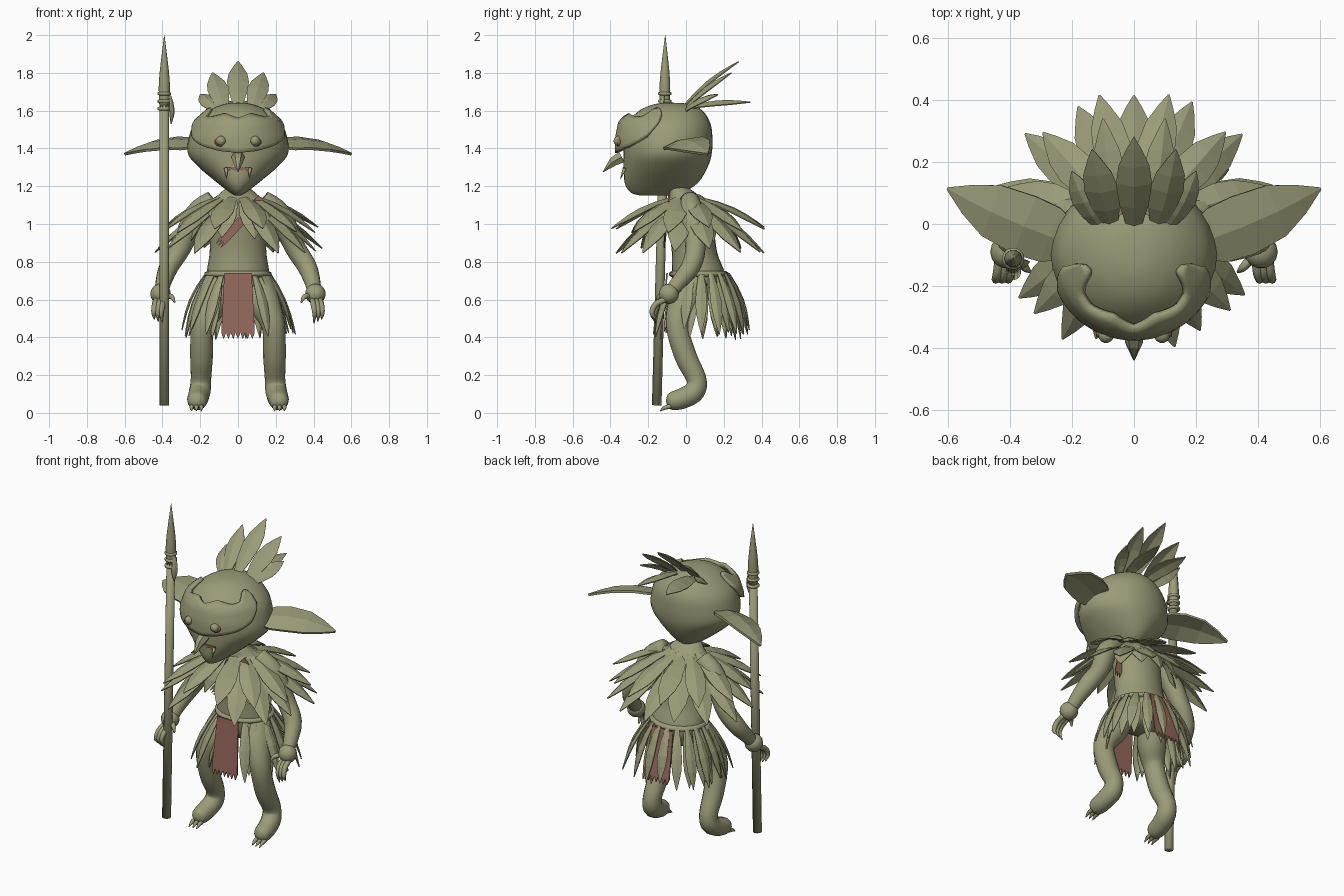
import bpy, bmesh, math, random
from mathutils import Vector as V

random.seed(4)
if "Cube" in bpy.data.objects:
    bpy.data.objects.remove(bpy.data.objects["Cube"])


def material(name, rgb):
    m = bpy.data.materials.new(name)
    m.use_nodes = True
    m.diffuse_color = (*rgb, 1)
    m.node_tree.nodes["Principled BSDF"].inputs["Base Color"].default_value = (*rgb, 1)
    return m


OLIVE = material("olive", (.33, .33, .19))
RED = material("faded_red", (.29, .135, .105))


def build(name, verts, faces, mat=OLIVE, smooth=False, thick=0):
    me = bpy.data.meshes.new(name)
    me.from_pydata([tuple(v) for v in verts], [], faces)
    bm = bmesh.new()
    bm.from_mesh(me)
    bmesh.ops.recalc_face_normals(bm, faces=bm.faces)
    for f in bm.faces:
        f.smooth = smooth
    bm.to_mesh(me)
    bm.free()
    me.materials.append(mat)
    ob = bpy.data.objects.new(name, me)
    bpy.context.collection.objects.link(ob)
    if thick:
        mod = ob.modifiers.new("thickness", "SOLIDIFY")
        mod.thickness, mod.offset = thick, 0


def spline(pts, steps=4):
    # Catmull-Rom through tuples of any length
    pts = [V(p) for p in pts]
    out = []
    for i in range(len(pts) - 1):
        a, b, c, d = pts[max(i - 1, 0)], pts[i], pts[i + 1], pts[min(i + 2, len(pts) - 1)]
        for k in range(steps):
            t = k / steps
            out.append(b + (c - a) * t / 2 + (a * 2 - b * 5 + c * 4 - d) * t * t / 2
                       + (b * 3 - a - c * 3 + d) * t ** 3 / 2)
    return out + [pts[-1]]


def loft(name, rings, sides=14, steps=4, flat=False, smooth=True, mat=OLIVE):
    # rings: x, y, z, radius, optional second radius
    rings = spline([r if len(r) == 5 else (*r, r[3]) for r in rings], steps)
    verts, faces = [], []
    for i, r in enumerate(rings):
        t = V(rings[min(i + 1, len(rings) - 1)][:3]) - V(rings[max(i - 1, 0)][:3])
        t = V((0, 0, 1)) if flat else t.normalized()
        u = V((1, 0, 0))
        u = (u - t * u.dot(t)).normalized()
        w = t.cross(u)
        for k in range(sides):
            a = math.tau * k / sides
            verts.append(V(r[:3]) + u * math.cos(a) * r[3] + w * math.sin(a) * r[4])
    for i in range(len(rings) - 1):
        for k in range(sides):
            j = (k + 1) % sides
            faces.append((i * sides + k, i * sides + j, (i + 1) * sides + j, (i + 1) * sides + k))
    n = len(verts)
    faces += [tuple(range(sides)), tuple(range(n - sides, n))]
    build(name, verts, faces, mat, smooth)


def ball(name, loc, r):
    x, y, z = loc
    rows = [(x, y, z - r * math.cos(a), max(r * math.sin(a), r / 50))
            for a in [math.pi * i / 10 for i in range(11)]]
    loft(name, rows, steps=1, flat=True)


LEAF = [(0, .4), (.25, .8), (.5, 1), (.7, .85), (.88, .4), (1, .03)]
EAR = [(0, .6), (.15, .93), (.35, 1), (.62, .88), (.82, .5), (1, .03)]


def leaf(name, base, tip, width, up=(0, 0, 1), bend=.03, cup=.15, thick=.006, outline=LEAF):
    base, tip = V(base), V(tip)
    d = tip - base
    side = d.cross(V(up)).normalized()
    nor = side.cross(d).normalized()
    verts, faces = [], []
    for t, w in outline:
        mid = base + d * t + nor * bend * math.sin(math.pi * t)
        edge = side * width * w / 2
        drop = nor * cup * width * w
        verts += [mid - edge - drop, mid, mid + edge - drop]
    for i in range(len(outline) - 1):
        for k in (0, 1):
            q = 3 * i + k
            faces.append((q, q + 1, q + 4, q + 3))
    build(name, verts, faces, thick=thick)


def cloth(name, top, bottom, width, teeth, notch=.035, flare=1):
    top, bottom = V(top), V(bottom)
    d = (bottom - top).normalized()
    side = d.cross(V((0, 1, 0))).normalized() * width / 2
    verts = [top + side, top - side]
    for i in range(2 * teeth + 1):
        verts.append(bottom - side * flare * (1 - i / teeth) - d * (notch if i % 2 == 0 else 0))
    build(name, verts, [tuple(range(len(verts)))], RED, thick=.008)


# Head: rings of height, depth centre, half width, half depth
HEAD = [(1.15, -.17, .015, .07), (1.168, -.155, .045, .14), (1.22, -.13, .112, .195),
        (1.30, -.108, .207, .222), (1.37, -.097, .264, .233), (1.45, -.095, .262, .235),
        (1.53, -.092, .232, .222), (1.60, -.08, .155, .168), (1.635, -.075, .075, .09),
        (1.642, -.075, .01, .01)]
loft("head", [(0, y, z, rx, ry) for z, y, rx, ry in HEAD], sides=32, flat=True)


def ramp(keys, x):
    for a, b in zip(keys, keys[1:]):
        if x <= b[0]:
            return V(a).lerp(V(b), (x - a[0]) / (b[0] - a[0]))
    return V(keys[-1])


# Face mask: a shell over the head with a horned upper edge; angle, lower and upper height
EDGE = [(0, 1.37, 1.55), (20, 1.38, 1.575), (42, 1.405, 1.555), (55, 1.43, 1.56),
        (66, 1.46, 1.605), (75, 1.51, 1.60), (79, 1.54, 1.57)]
verts, faces, cols, rows = [], [], 44, 8
for i in range(cols + 1):
    a = -79 + 158 * i / cols
    _, low, high = ramp(EDGE, abs(a))
    for j in range(rows + 1):
        z, y, rx, ry = ramp(HEAD, low + (high - low) * j / rows)
        r = math.radians(a)
        verts.append(((rx + .004) * math.sin(r), y - (ry + .035) * math.cos(r), z + .006))
for i in range(cols):
    for j in range(rows):
        q = i * (rows + 1) + j
        faces.append((q, q + 1, q + rows + 2, q + rows + 1))
build("face_mask", verts, faces, smooth=True, thick=.022)

# Beak and mouth
loft("beak", [(0, -.34, 1.355, .036), (0, -.385, 1.33, .028), (0, -.44, 1.275, .002)],
     sides=6, steps=1, smooth=False)
cloth("mouth", (0, -.330, 1.303), (0, -.330, 1.28), .14, 4, .012)

# Torso, belt, spear
loft("torso", [(0, .06, .60, .10, .09), (0, .065, .66, .15, .13), (0, .065, .74, .165, .14),
               (0, .045, .85, .15, .12), (0, .025, 1.0, .15, .12), (0, .01, 1.1, .155, .11),
               (0, -.01, 1.15, .11, .08), (0, -.05, 1.2, .05, .05)], sides=24, flat=True)
loft("belt", [(0, .068, .72, .165, .145), (0, .068, .728, .178, .158), (0, .068, .742, .178, .158),
              (0, .068, .75, .165, .145)], sides=24, steps=1, flat=True)
loft("spear_shaft", [(-.39, -.155, .04, .026), (-.39, -.112, 1.66, .025)], steps=1)
loft("spear_point", [(-.39, -.112, 1.62, .026), (-.39, -.112, 1.72, .03), (-.39, -.111, 1.82, .023),
                     (-.39, -.11, 2, .001)], steps=2, sides=10)
for z in (1.61, 1.65, 1.69):
    loft("spear_binding", [(-.39, -.112, z + h, r) for h, r in
                           ((-.01, .026), (-.005, .036), (.005, .036), (.01, .026))], steps=1)
leaf("spear_charm", (-.36, -.12, 1.68), (-.355, -.13, 1.53), .035, up=(1, -1, 0), bend=.015)

# Loincloths and chest strap
cloth("front_loincloth", (0, -.10, .74), (0, -.135, .39), .145, 7, flare=1.22)
cloth("back_loincloth", (0, .23, .73), (0, .30, .42), .145, 7, flare=1.22)
cloth("front_strap", (.125, -.09, 1.135), (-.105, -.115, .885), .048, 3)
cloth("side_strap", (.13, .06, 1.10), (.175, .06, .88), .045, 3)

# Paired parts
for s, word in ((1, "left_"), (-1, "right_")):
    def mir(rows):
        return [(s * r[0], *r[1:]) for r in rows]

    ball(word + "eye", (s * .09, -.358, 1.44), .026)
    loft(word + "eyelid", mir([(.09, -.345, 1.434, .034, .026), (.09, -.3625, 1.434, .032, .024)]),
         steps=1, mat=RED)
    loft(word + "fang", mir([(.062, -.325, 1.295, .012), (.062, -.348, 1.235, .001)]),
         sides=6, steps=1)
    leaf(word + "ear", (s * .21, -.06, 1.43), (s * .6, .115, 1.37), .205,
         up=(0, -.32, 1), bend=.04, cup=.08, thick=.014, outline=EAR)
    loft(word + "arm", mir([(.13, .02, 1.13, .05), (.22, .03, 1.05, .062), (.30, .05, .88, .055),
                            (.365, .025, .775, .052), (.395, -.04, .69, .042), (.405, -.09, .63, .035)]))
    loft(word + "leg", mir([(.10, .05, .70, .08), (.14, -.01, .58, .085), (.187, -.045, .46, .062),
                            (.193, -.002, .30, .06), (.196, .055, .18, .054), (.202, .045, .115, .057),
                            (.212, -.01, .08, .056), (.216, -.06, .065, .052), (.217, -.09, .06, .04),
                            (.217, -.105, .058, .01)]))
    ball(word + "wrist_cuff", (s * .41, -.09, .63), .054)
    for k in (-1, 0, 1):
        x = .22 + k * .026
        loft(word + "toe_claw", mir([(x, -.08, .035, .012), (x, -.11, .028, .011),
                                     (x, -.138, .01, .002)]), sides=8)
        x = .414 + k * .02
        loft(word + "finger", mir([(x, -.11, .6, .015), (x + .006, -.16, .575, .016),
                                   (x + .012, -.18, .53, .013), (x + .008, -.16, .485 + .01 * k, .003)]),
             sides=8)
    loft(word + "thumb", mir([(.38, -.11, .62, .014), (.352, -.14, .615, .014),
                              (.335, -.155, .585, .004)]), sides=8)

# Head crest
for x, y, z, w in ((0, .28, 1.86, .115), (.135, .24, 1.8, .11), (.2, .17, 1.685, .09),
                   (.1, .34, 1.645, .1)):
    for s in ((1, -1) if x else (1,)):
        leaf("crest_feather", (s * x * .55, -.01, 1.63 - x * .15), (s * x, y, z), w,
             up=(s * x, -1, 1), bend=.022)


def fan(name, count, gap, base, tip, width, cy, wobble, bend):
    # Feathers around the body; angle zero is the front; base and tip: rx, ry, z
    for i in range(count):
        a = math.radians(gap + (360 - 2 * gap) * i / (count - 1))
        k = 1 + random.uniform(-wobble, wobble)
        x, y = math.sin(a), -math.cos(a)
        leaf(name, (base[0] * x, cy + base[1] * y, base[2]),
             (tip[0] * x * k, cy + tip[1] * y * k, tip[2] + random.uniform(-.3, .3) * wobble),
             width, up=(x, y, 1), bend=bend)


# Shoulder cape: three layers, then the skirt in two
fan("cape_lower_feather", 13, 30, (.13, .09, 1.10), (.44, .42, .86), .12, .01, .06, .025)
fan("cape_upper_feather", 12, 18, (.12, .08, 1.14), (.42, .41, .97), .12, 0, .06, .025)
fan("cape_collar_feather", 13, 20, (.10, .07, 1.155), (.27, .24, .92), .125, 0, .08, .035)
fan("skirt_under_feather", 16, 36, (.16, .14, .73), (.25, .22, .41), .06, .075, .08, .015)
fan("skirt_over_feather", 16, 30, (.17, .15, .74), (.31, .27, .42), .06, .08, .08, .025)
